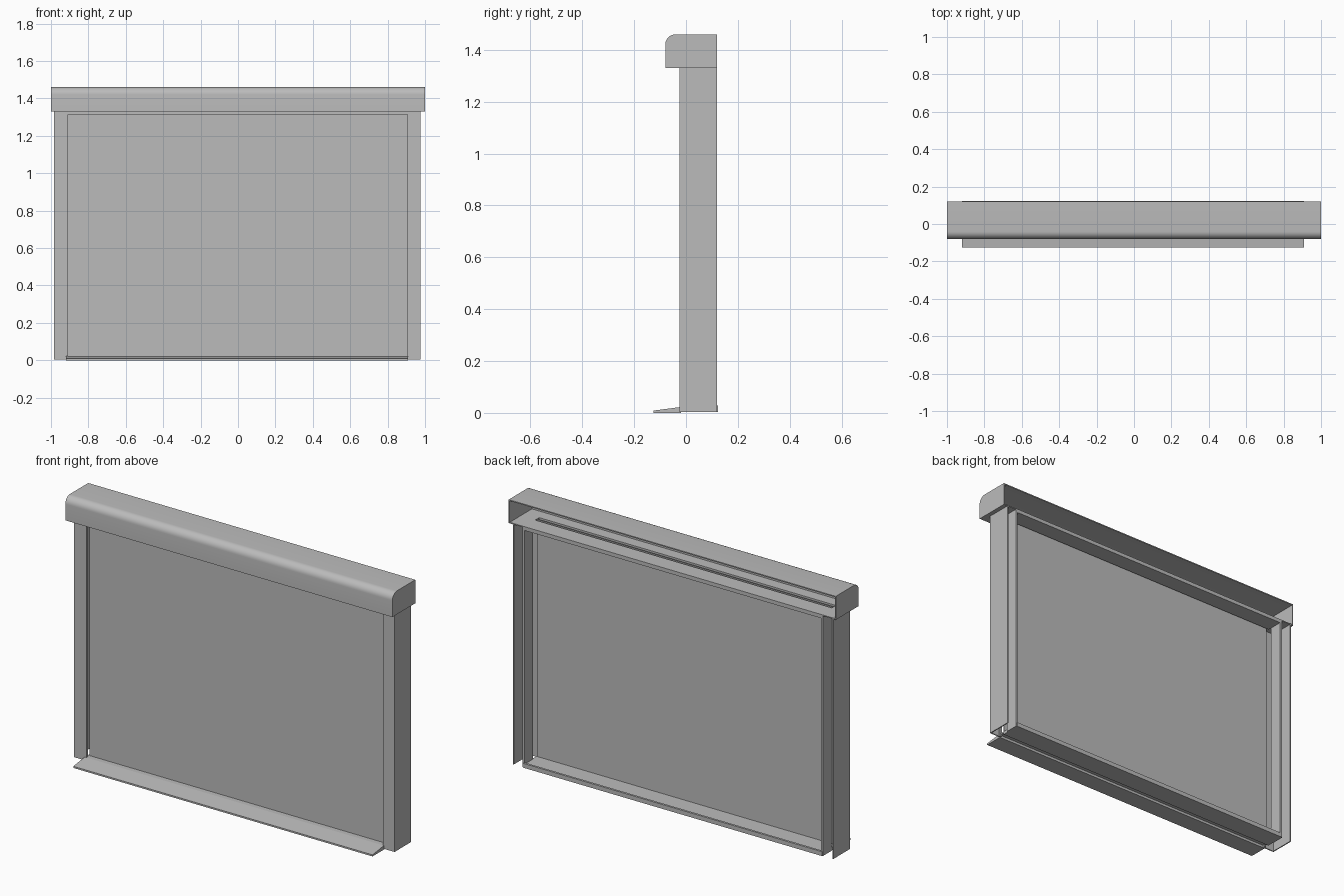
import bpy, bmesh, math
from mathutils import Vector

cube = bpy.data.objects.get("Cube")
if cube:
    bpy.data.objects.remove(cube, do_unlink=True)

GREY = (0.5, 0.5, 0.5, 1)
metal = bpy.data.materials.new("plain_grey")
metal.use_nodes = True
metal.diffuse_color = GREY
metal.node_tree.nodes["Principled BSDF"].inputs["Base Color"].default_value = GREY

T = 0.006          # sheet thickness
LEFT, RIGHT = -0.985, 0.975   # outer faces of the side channels
IN_L, IN_R = -0.91, 0.905     # inner faces of the side channels
HEAD = 1.33        # underside of the head box
BACK = 0.12


def prism(name, profile, start, axis, length, smooth=False):
    """Extrude a closed profile along x or z."""
    bm = bmesh.new()
    if axis == "x":
        pts = [Vector((start, a, b)) for a, b in profile]
        step = Vector((length, 0, 0))
    else:
        pts = [Vector((a, b, start)) for a, b in profile]
        step = Vector((0, 0, length))
    face = bm.faces.new([bm.verts.new(p) for p in pts])
    top = bmesh.ops.extrude_face_region(bm, geom=[face])["geom"]
    bmesh.ops.translate(bm, vec=step, verts=[v for v in top if isinstance(v, bmesh.types.BMVert)])
    bmesh.ops.recalc_face_normals(bm, faces=bm.faces)
    mesh = bpy.data.meshes.new(name)
    bm.to_mesh(mesh)
    bm.free()
    mesh.materials.append(metal)
    obj = bpy.data.objects.new(name, mesh)
    bpy.context.collection.objects.link(obj)
    if smooth:
        bpy.ops.object.select_all(action="DESELECT")
        obj.select_set(True)
        bpy.context.view_layer.objects.active = obj
        bpy.ops.object.shade_smooth_by_angle(angle=math.radians(30))
    return obj


def box(name, x0, x1, y0, y1, z0, z1):
    return prism(name, [(y0, z0), (y1, z0), (y1, z1), (y0, z1)], x0, "x", x1 - x0)


def hood(front, top, radius):
    """Rounded front-top outline, from the bottom front to the back."""
    arc = [(front + radius * (1 - math.cos(a)), top - radius * (1 - math.sin(a)))
           for a in (math.radians(90 * i / 8) for i in range(9))]
    return [(front, HEAD)] + arc + [(BACK, top)]


# Head box: bent hood sheet, end caps, slotted floor, open at the back
outer = hood(-0.08, 1.46, 0.04)
inner = hood(-0.08 + T, 1.46 - T, 0.04 - T)
prism("head_hood", outer + inner[::-1], -1, "x", 2, smooth=True)
for side, x in (("right", -1), ("left", 1 - T)):
    prism(side + "_end_cap", outer + [(BACK, HEAD)], x, "x", T)
box("head_floor_front", -1 + T, 1 - T, -0.08 + T, -0.01, HEAD, HEAD + T)
box("head_floor_back", -1 + T, 1 - T, 0.025, BACK, HEAD, HEAD + T)
for side, x0, x1 in (("right", -1 + T, IN_L), ("left", IN_R, 1 - T)):
    box(side + "_floor_bridge", x0, x1, -0.01, 0.025, HEAD, HEAD + T)

# Guide rails under the head floor
box("top_guide_front", IN_L, IN_R, -0.025, -0.01, HEAD - 0.015, HEAD)
box("top_guide_back", IN_L, IN_R, 0.025, BACK, HEAD - 0.015, HEAD)

# Side channels: outer web and front flange, slotted inner web, open at the back
for side, out, inn in (("right", LEFT, IN_L), ("left", RIGHT, IN_R)):
    s = 1 if out > 0 else -1
    angle = [(out, BACK), (out, -0.025), (inn, -0.025), (inn, -0.01),
             (inn + s * T * 2, -0.01), (inn + s * T * 2, -0.025 + T),
             (out - s * T, -0.025 + T), (out - s * T, BACK)]
    prism(side + "_channel", angle, 0.004, "z", HEAD - 0.004)
    web = [(inn, 0.045), (inn + s * T * 2, 0.045), (inn + s * T * 2, BACK), (inn, BACK)]
    prism(side + "_inner_web", web, 0.004, "z", HEAD - 0.004)

# Shade panel
box("shade_panel", IN_L, IN_R, 0.003, 0.007, 0.015, HEAD + 0.003)

# Sill with sloped front, rear lip and a groove underneath
sill = [(-0.125, 0), (-0.125, 0.009), (-0.025, 0.022), (0.112, 0.022), (0.112, 0.028),
        (0.124, 0.028), (0.124, 0.004), (0.01, 0.004), (0.01, 0.014), (-0.02, 0.014), (-0.02, 0)]
prism("sill", sill, -0.92, "x", 1.83)
